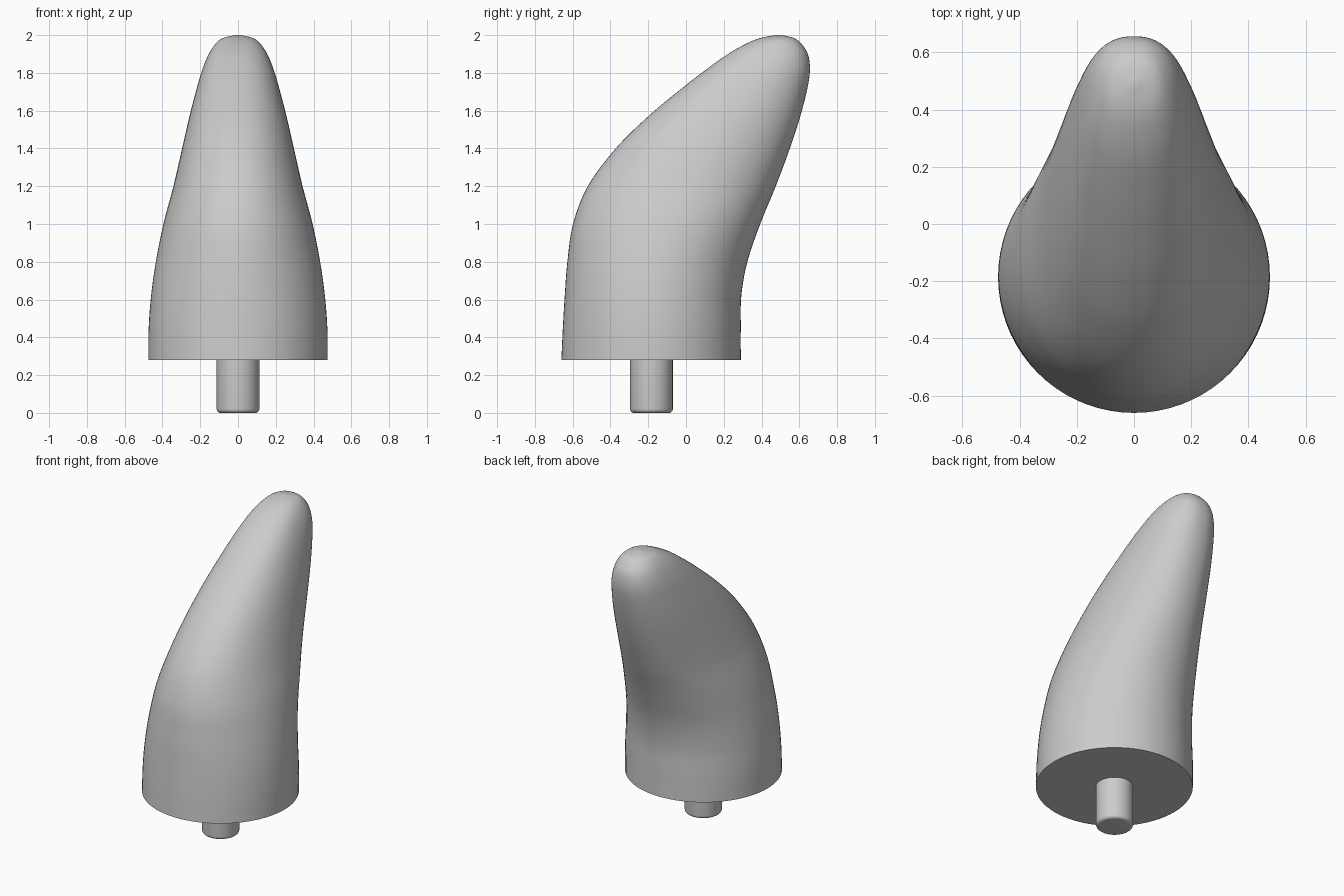
import bpy, bmesh, math

if "Cube" in bpy.data.objects:
    bpy.data.objects.remove(bpy.data.objects["Cube"])

grey = bpy.data.materials.new("plain grey")
grey.diffuse_color = (0.6, 0.6, 0.6, 1)
grey.use_nodes = True
grey.node_tree.nodes["Principled BSDF"].inputs["Base Color"].default_value = grey.diffuse_color

SIDES = 72
STEPS = 8

# Body sections: height, front y, back y, half width, squareness exponent
SECTIONS = [
    (0.28, -0.66, 0.29, 0.475, 2.0),
    (0.45, -0.652, 0.29, 0.473, 2.0),
    (0.62, -0.642, 0.293, 0.46, 2.0),
    (0.80, -0.628, 0.325, 0.435, 2.0),
    (1.00, -0.598, 0.393, 0.395, 2.05),
    (1.20, -0.52, 0.475, 0.342, 2.1),
    (1.40, -0.372, 0.55, 0.296, 2.15),
    (1.57, -0.20, 0.605, 0.257, 2.2),
    (1.72, -0.02, 0.643, 0.218, 2.25),
    (1.82, 0.11, 0.656, 0.188, 2.3),
    (1.90, 0.222, 0.645, 0.155, 2.3),
    (1.955, 0.32, 0.61, 0.118, 2.3),
    (1.985, 0.395, 0.57, 0.078, 2.3),
    (2.00, 0.475, 0.505, 0.015, 2.2),
]


def spline(a, b, c, d, t):
    return 0.5 * (2 * b + (c - a) * t + (2 * a - 5 * b + 4 * c - d) * t * t
                  + (3 * b - a - 3 * c + d) * t ** 3)


def power(v, e):
    return math.copysign(abs(v) ** e, v)


def finish(name, bm):
    bmesh.ops.recalc_face_normals(bm, faces=bm.faces)
    mesh = bpy.data.meshes.new(name)
    bm.to_mesh(mesh)
    bm.free()
    mesh.materials.append(grey)
    ob = bpy.data.objects.new(name, mesh)
    bpy.context.collection.objects.link(ob)
    bpy.ops.object.select_all(action='DESELECT')
    ob.select_set(True)
    bpy.context.view_layer.objects.active = ob
    bpy.ops.object.shade_smooth_by_angle(angle=math.radians(40))
    return ob


def loft(name, rows):
    """Skin a stack of horizontal rounded sections and cap both ends."""
    bm = bmesh.new()
    rings = []
    for z, front, back, width, n in rows:
        mid, depth = (front + back) / 2, (back - front) / 2
        ring = []
        for i in range(SIDES):
            a = math.tau * i / SIDES
            ring.append(bm.verts.new((width * power(math.cos(a), 2 / n),
                                      mid + depth * power(math.sin(a), 2 / n), z)))
        rings.append(ring)
    for lo, hi in zip(rings, rings[1:]):
        for i in range(SIDES):
            j = (i + 1) % SIDES
            bm.faces.new((lo[i], lo[j], hi[j], hi[i]))
    bm.faces.new(rings[0][::-1])
    bm.faces.new(rings[-1])
    return finish(name, bm)


# Leaning tapered body
rows = []
last = len(SECTIONS) - 1
for k in range(last):
    keys = [SECTIONS[min(max(k + o, 0), last)] for o in (-1, 0, 1, 2)]
    for s in range(STEPS):
        rows.append([spline(*vals, s / STEPS) for vals in zip(*keys)])
rows.append(SECTIONS[-1])
loft("body", rows)

# Round peg under the body, with a softened lower rim
R, CY, B = 0.113, -0.183, 0.02
peg = []
for k in range(6):
    a = math.pi / 2 * k / 5
    r = R - B + B * math.sin(a)
    peg.append((B - B * math.cos(a), CY - r, CY + r, r, 2.0))
peg.append((0.285, CY - R, CY + R, R, 2.0))
loft("peg", peg)
